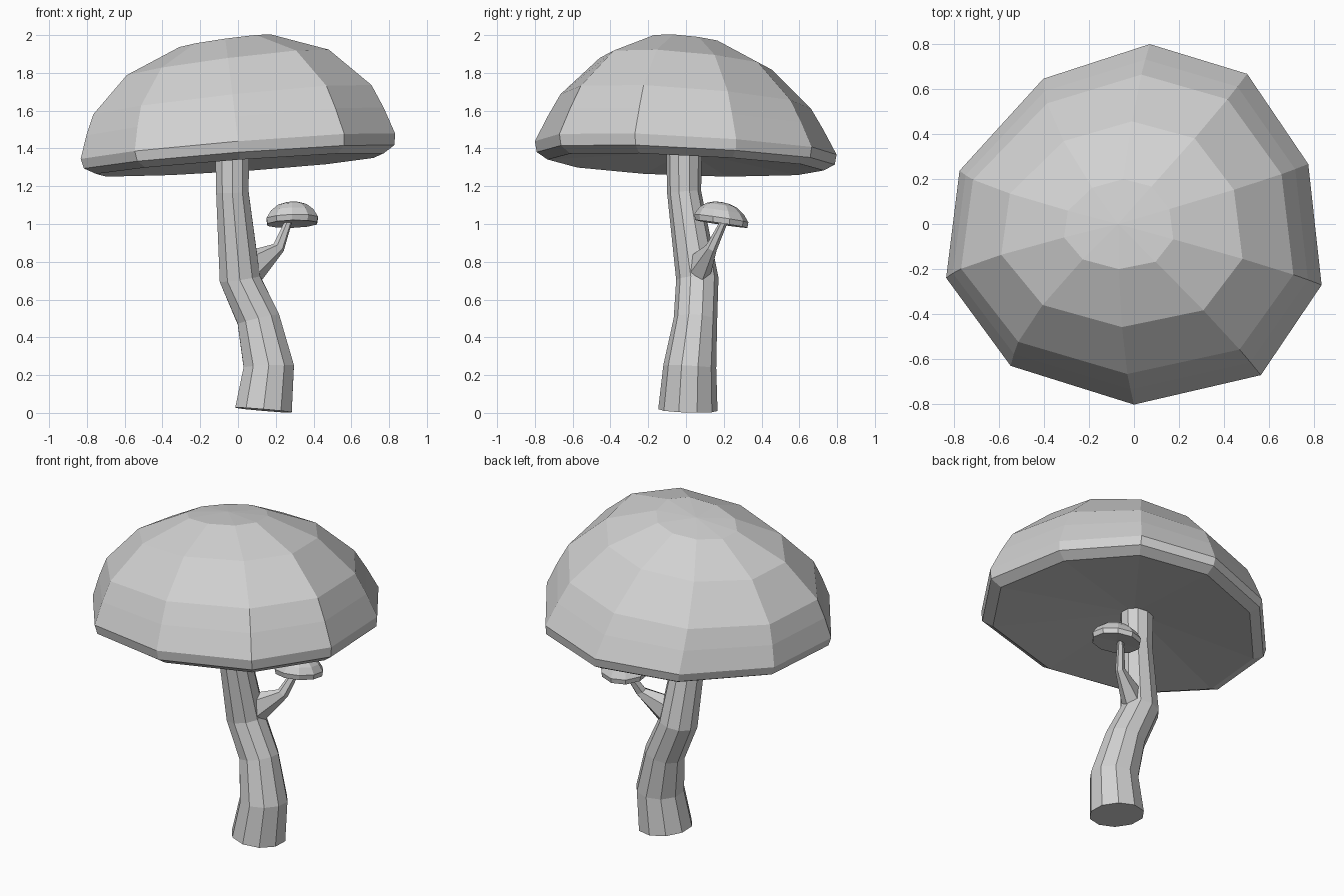
import bpy, bmesh
from math import sin, cos, radians

SIDES = 10
LIGHTNESS = 0.64

if "Cube" in bpy.data.objects:
    bpy.data.objects.remove(bpy.data.objects["Cube"], do_unlink=True)

colour = (LIGHTNESS, LIGHTNESS, LIGHTNESS, 1)
grey = bpy.data.materials.new("pale_grey")
grey.use_nodes = True
grey.diffuse_color = colour
grey.node_tree.nodes["Principled BSDF"].inputs["Base Color"].default_value = colour


def make_ring(bm, centre, radius_x, radius_y, slope_x, slope_y, sides, turn, swell):
    """Add one tilted ring of vertices; turn is in degrees and swell in percent."""
    x, y, z = centre
    loop = []
    for k in range(sides):
        angle = radians(18 + 360 * k / sides + turn[k % len(turn)])
        size = 1 + swell[k % len(swell)] / 100
        dx = radius_x * size * cos(angle)
        dy = radius_y * size * sin(angle)
        loop.append(bm.verts.new((x + dx, y + dy, z + slope_x * dx + slope_y * dy)))
    return loop


def loft(name, rings, sides=SIDES, turn=(0,), swell=(0,), start=None, end=None):
    """Skin the rings; each end closes on a point if one is given, or else flat."""
    bm = bmesh.new()
    loops = [make_ring(bm, *ring, sides, turn, swell) for ring in rings]
    for low, high in zip(loops, loops[1:]):
        for k in range(sides):
            n = (k + 1) % sides
            bm.faces.new((low[k], low[n], high[n], high[k]))
    for loop, tip in ((loops[0], start), (loops[-1], end)):
        if tip:
            centre = bm.verts.new(tip)
            for k in range(sides):
                bm.faces.new((loop[k], loop[(k + 1) % sides], centre))
        else:
            bm.faces.new(loop)
    bmesh.ops.recalc_face_normals(bm, faces=bm.faces)
    mesh = bpy.data.meshes.new(name)
    bm.to_mesh(mesh)
    bm.free()
    mesh.materials.append(grey)
    obj = bpy.data.objects.new(name, mesh)
    bpy.context.collection.objects.link(obj)


def bent_tube(name, path, sides=SIDES):
    """Tube along (x, y, z, radius) points whose rings lean with the path."""
    rings = []
    for i, (x, y, z, radius) in enumerate(path):
        before = path[max(i - 1, 0)]
        after = path[min(i + 1, len(path) - 1)]
        rise = after[2] - before[2]
        slope_x = 0.7 * (before[0] - after[0]) / rise
        slope_y = 0.7 * (before[1] - after[1]) / rise
        rings.append(((x, y, z), radius, radius, slope_x, slope_y))
    loft(name, rings, sides)


# Large cap: it leans, drifts to one side and narrows in depth with height
cap_profile = [(0.755, 1.31), (0.815, 1.345), (0.825, 1.4), (0.78, 1.53),
               (0.73, 1.645), (0.53, 1.845), (0.24, 1.965)]
cap_rings = []
for radius, z in cap_profile:
    height = z - 1.4
    lean = 0.08 + 0.1 * height
    depth = radius * (1 - 0.25 * max(height, 0))
    cap_rings.append(((-0.12 * height, 0, z), radius, depth, lean, -0.6 * lean))
loft("large_cap", cap_rings,
     turn=(1, -1, -5, -4, 1, -2, -5, 0, 4, 0),
     swell=(-1, 1, -3, -8, -2, 5, 1, -3, 6, 6),
     start=(0, 0, 1.385), end=(-0.07, 0, 1.98))

# Bent stem
bent_tube("stem", [
    (0.135, 0.01, 0.015, 0.157),
    (0.163, 0.02, 0.245, 0.14),
    (0.108, 0.05, 0.495, 0.115),
    (0.01, 0.06, 0.71, 0.112),
    (-0.03, -0.01, 1.17, 0.09),
    (-0.03, -0.01, 1.41, 0.095),
])

# Thin side branch, flared where it leaves the stem
bent_tube("branch", [
    (0.06, 0.065, 0.77, 0.065),
    (0.215, 0.135, 0.875, 0.028),
    (0.27, 0.205, 1.02, 0.018),
], sides=6)

# Small cap on the branch, tipped towards the back
small_profile = [(0.138, 1), (0.143, 1.03), (0.118, 1.07), (0.08, 1.1), (0.04, 1.113)]
small_rings = [((0.287, 0.187, z), radius, radius, 0.03, -0.15) for radius, z in small_profile]
loft("small_cap", small_rings, start=(0.287, 0.187, 1.01), end=(0.287, 0.187, 1.117))
